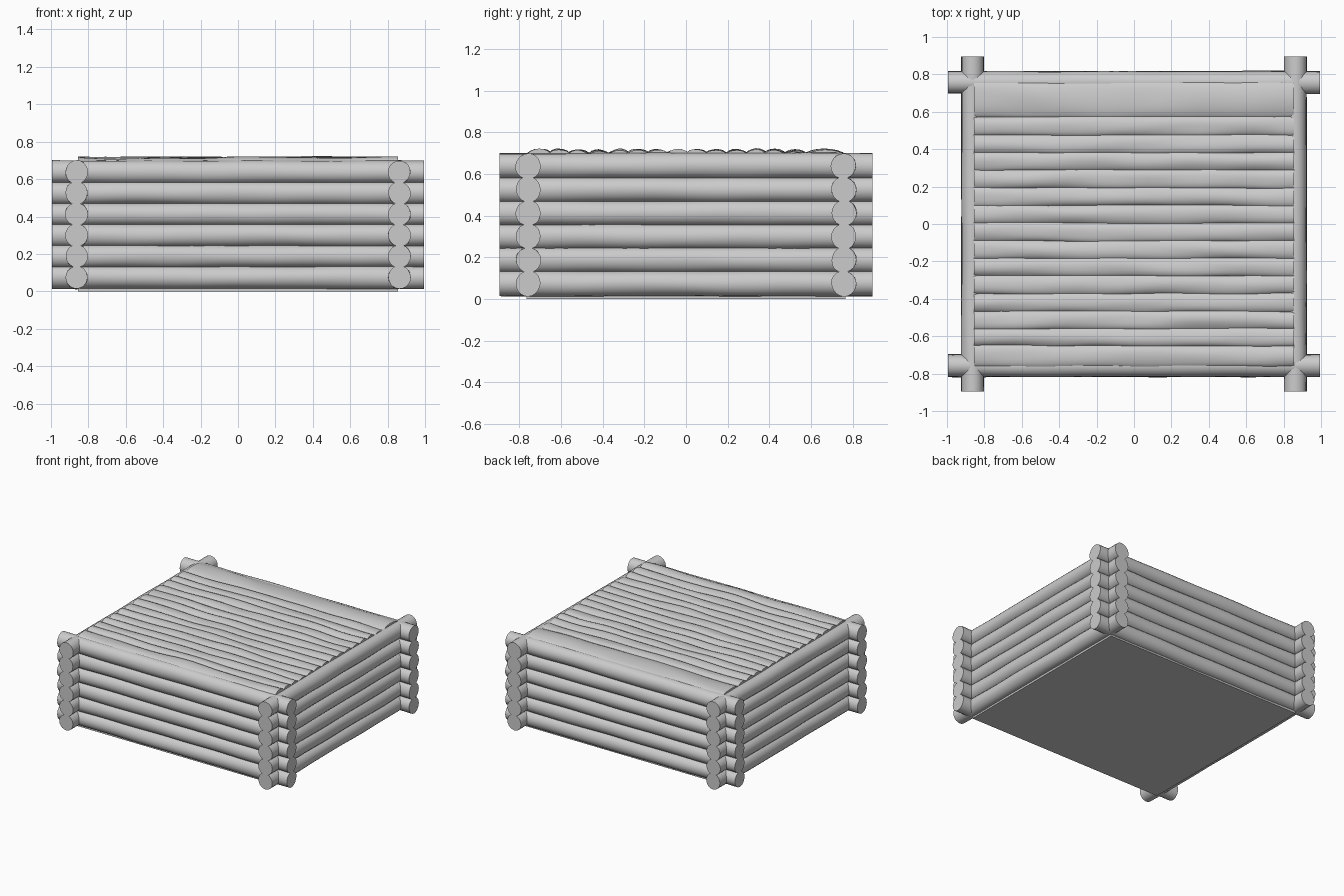
import bpy
import bmesh
import math
from mathutils import Vector, noise

cube = bpy.data.objects.get("Cube")
if cube:
    bpy.data.objects.remove(cube, do_unlink=True)

wood = bpy.data.materials.new("light_grey")
wood.use_nodes = True
grey = (0.6, 0.6, 0.6, 1)
wood.diffuse_color = grey
wood.node_tree.nodes["Principled BSDF"].inputs["Base Color"].default_value = grey


def finish(name, bm):
    bmesh.ops.recalc_face_normals(bm, faces=bm.faces)
    mesh = bpy.data.meshes.new(name)
    bm.to_mesh(mesh)
    bm.free()
    mesh.materials.append(wood)
    obj = bpy.data.objects.new(name, mesh)
    bpy.context.collection.objects.link(obj)
    bpy.ops.object.select_all(action="DESELECT")
    obj.select_set(True)
    bpy.context.view_layer.objects.active = obj
    bpy.ops.object.shade_smooth_by_angle(angle=math.radians(40))
    return obj


def log(name, center, half, width, height, along_x=True, rough=0.005, sides=20, rings=24):
    """A slightly uneven round beam with flat ends."""
    bm = bmesh.new()
    loops = []
    for i in range(rings + 1):
        t = -half + 2 * half * i / rings
        loop = []
        for k in range(sides):
            a = 2 * math.pi * k / sides
            c, s = math.cos(a), math.sin(a)
            seed = Vector((t * 3, c * 0.6 + center[1] * 7 + center[0] * 5, s * 0.6 + center[2] * 9))
            wobble = rough * noise.noise(seed)
            across, up = c * (width + wobble), s * (height + wobble)
            offset = (t, across, up) if along_x else (across, t, up)
            loop.append(bm.verts.new(Vector(center) + Vector(offset)))
        loops.append(loop)
    for a, b in zip(loops, loops[1:]):
        for k in range(sides):
            n = (k + 1) % sides
            bm.faces.new((a[k], a[n], b[n], b[k]))
    bm.faces.new(loops[0])
    bm.faces.new(loops[-1])
    return finish(name, bm)


# Four walls of six stacked logs crossing at the corners
for row in range(6):
    z = 0.075 + row * 0.1125
    for side, label in ((-1, "front"), (1, "back")):
        log(f"{label}_wall_log_{row + 1}", (0, side * 0.757, z), 0.995, 0.06, 0.062)
    for side, label in ((-1, "right"), (1, "left")):
        log(f"{label}_wall_log_{row + 1}", (side * 0.863, 0, z), 0.895, 0.06, 0.062, False)

# Solid core with a flat underside
bm = bmesh.new()
bmesh.ops.create_cube(bm, size=1)
for v in bm.verts:
    v.co = Vector((v.co.x * 1.71, v.co.y * 1.53, (v.co.z + 0.5) * 0.69))
finish("core", bm)

# Deck of flattened logs, with wider ones at the front and back edges
edges = [-0.76, -0.65] + [-0.56 + 0.0942 * i for i in range(13)] + [0.76]
for i, (low, high) in enumerate(zip(edges, edges[1:])):
    log(f"deck_log_{i + 1}", (0, (low + high) / 2, 0.682), 0.855,
        (high - low) / 2 + 0.008, 0.033, rough=0.012)
